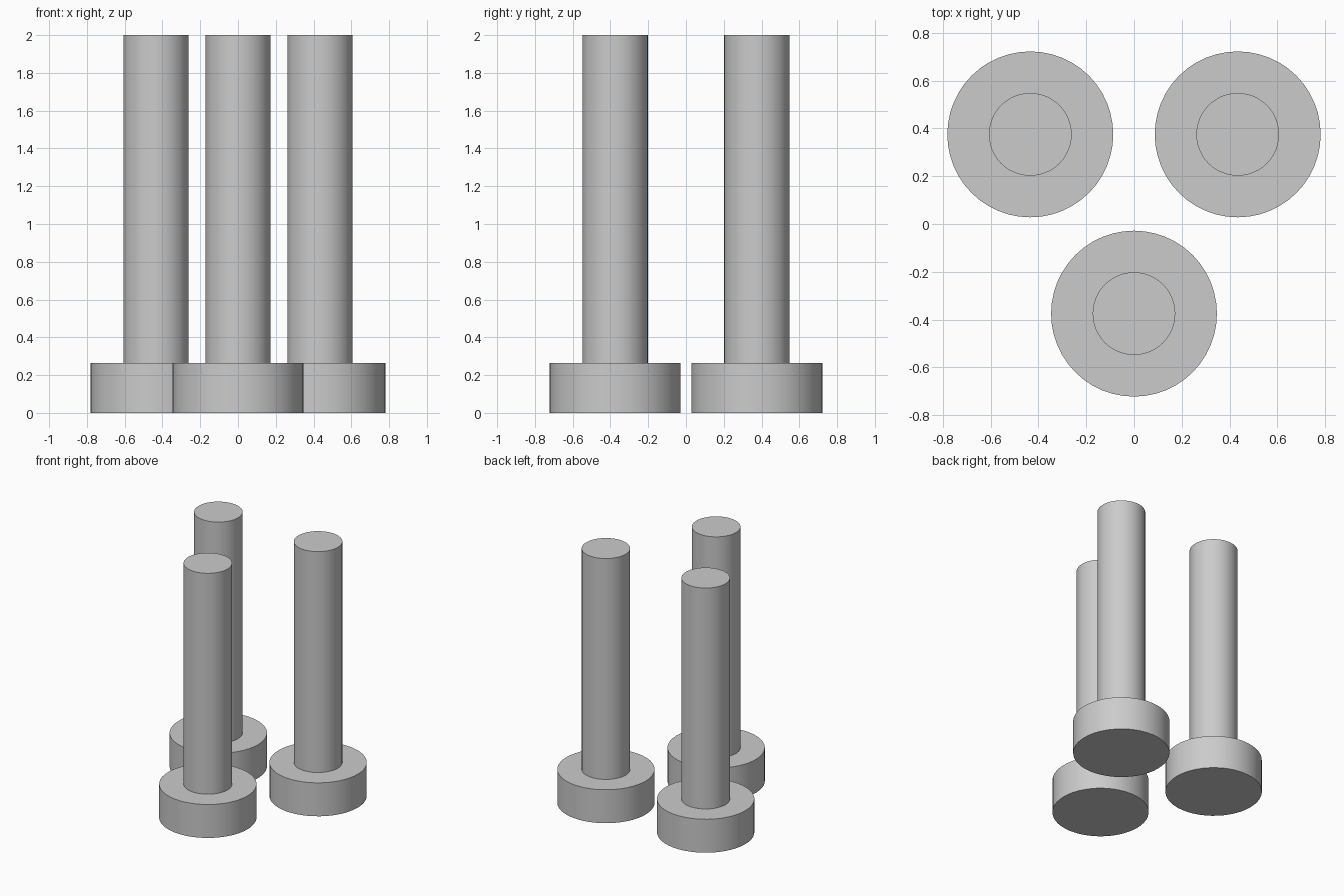
import bpy, bmesh, math

if "Cube" in bpy.data.objects:
    bpy.data.objects.remove(bpy.data.objects["Cube"])

SIDES = 48
HEAD_R, SHAFT_R = 0.347, 0.173
HEAD_H, TOTAL_H = 0.263, 2.0

steel = bpy.data.materials.new("plain_grey")
steel.diffuse_color = (0.6, 0.6, 0.6, 1)
steel.use_nodes = True
steel.node_tree.nodes["Principled BSDF"].inputs["Base Color"].default_value = steel.diffuse_color


def pin(name, x, y):
    """Upright pin: a stepped profile spun around its axis."""
    profile = [(0, 0), (HEAD_R, 0), (HEAD_R, HEAD_H),
               (SHAFT_R, HEAD_H), (SHAFT_R, TOTAL_H), (0, TOTAL_H)]
    bm = bmesh.new()
    verts = [bm.verts.new((r, 0, z)) for r, z in profile]
    edges = [bm.edges.new(pair) for pair in zip(verts, verts[1:])]
    bmesh.ops.spin(bm, geom=verts + edges, cent=(0, 0, 0), axis=(0, 0, 1),
                   angle=math.tau, steps=SIDES)
    bmesh.ops.remove_doubles(bm, verts=bm.verts, dist=1e-4)
    bmesh.ops.recalc_face_normals(bm, faces=bm.faces)
    mesh = bpy.data.meshes.new(name)
    bm.to_mesh(mesh)
    bm.free()
    mesh.materials.append(steel)
    obj = bpy.data.objects.new(name, mesh)
    obj.location = (x, y, 0)
    bpy.context.collection.objects.link(obj)
    # Round walls smooth, rims sharp
    bpy.ops.object.select_all(action='DESELECT')
    obj.select_set(True)
    bpy.context.view_layer.objects.active = obj
    bpy.ops.object.shade_smooth_by_angle(angle=math.radians(30))


# Three pins standing at the corners of an equilateral triangle
pin("front_pin", 0, -0.375)
pin("back_left_pin", -0.434, 0.375)
pin("back_right_pin", 0.434, 0.375)
